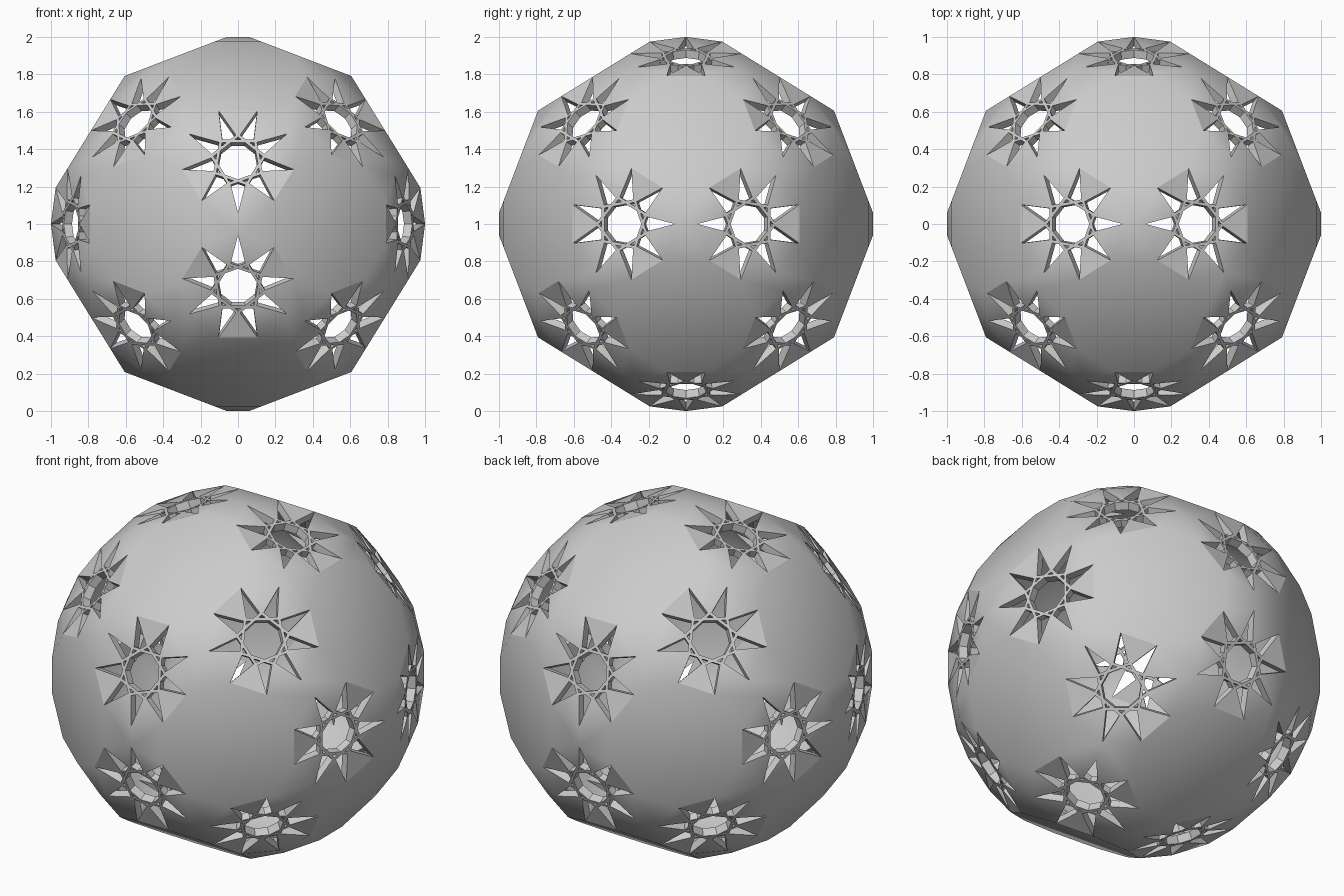
import bpy, bmesh, math
from mathutils import Vector

if "Cube" in bpy.data.objects:
    bpy.data.objects.remove(bpy.data.objects["Cube"], do_unlink=True)

PHI = (1 + 5 ** 0.5) / 2
RADIUS = 1.002                  # sphere through all star tips
TIP = 0.302                     # star tip radius
PLANE = math.sqrt(RADIUS ** 2 - TIP ** 2)
LINE, HALF = 0.11, 0.008        # strap centre line distance and half width
INNER = 0.953                   # inner shell scale


def cos(deg):
    return math.cos(math.radians(deg))


# Twenty star axes: corners of a dodecahedron
axes = [Vector((x, y, z)) for x in (-1, 1) for y in (-1, 1) for z in (-1, 1)]
for s in (-1, 1):
    for t in (-1, 1):
        p = (s * PHI, t / PHI, 0)
        axes += [Vector(p), Vector((p[1], 0, p[0])), Vector((0, p[0], p[1]))]
axes = [a.normalized() for a in axes]

bm = bmesh.new()
tips, star_faces = [], []
outer, inner = LINE + HALF, LINE - HALF
base = math.atan2((inner - outer * cos(40)) / math.sin(math.radians(40)), outer)

# Pierced star facets, nine sectors each
for axis in axes:
    near = sorted(axes, key=lambda b: -axis.dot(b))[1]
    u = (near - axis * near.dot(axis)).normalized()
    v = axis.cross(u)

    def at(r, deg):
        a = math.radians(deg)
        return axis * PLANE + (u * math.cos(a) + v * math.sin(a)) * r

    b_deg = math.degrees(base)
    b_rad = outer / cos(b_deg)
    side = outer / cos(35.5)
    for i in range(9):
        m = 40 * i + 20
        tips.append(at(TIP, m - 20))
        hole = [at(inner / cos(20), m + d) for d in (-20, 20)]
        kite = [at(outer / cos(20), m + d) for d in (-20, 20)]
        notch = [at(side, m + d) for d in (-4.5, 4.5)]
        tri = [at(b_rad, m + d) for d in (-b_deg, b_deg)]
        apex = at(inner / cos(40), m)
        point = [at(TIP, m + d) for d in (-20, 20)]
        star_faces += [
            [hole[0], tri[0], tri[1], hole[1]],
            [hole[0], kite[0], tri[0]],
            [hole[1], tri[1], kite[1]],
            [kite[0], notch[0], apex, tri[0]],
            [kite[1], tri[1], apex, notch[1]],
            [notch[0], notch[1], apex],
            [notch[0], point[0], point[1], notch[1]],
        ]

# Solid panels between the stars: hull of the tips without the star facets
for p in tips:
    bm.verts.new(p)
bmesh.ops.convex_hull(bm, input=bm.verts[:])
covered = [f for f in bm.faces
           if any(all(abs(v.co.dot(a) - PLANE) < 1e-3 for v in f.verts) for a in axes)]
bmesh.ops.delete(bm, geom=covered, context='FACES')
bmesh.ops.dissolve_limit(bm, angle_limit=0.01, verts=bm.verts[:], edges=bm.edges[:])
for pts in star_faces:
    bm.faces.new([bm.verts.new(p) for p in pts])
bmesh.ops.remove_doubles(bm, verts=bm.verts[:], dist=0.0005)
for f in bm.faces:
    f.normal_update()
    if f.normal.dot(f.calc_center_median()) < 0:
        f.normal_flip()

# Inner skin and hole walls
skin = bm.faces[:]
rim = [e for e in bm.edges if len(e.link_faces) == 1]
low = {v: bm.verts.new(v.co * INNER) for v in bm.verts[:]}
for f in skin:
    bm.faces.new([low[v] for v in reversed(f.verts[:])])
for e in rim:
    a, b = e.verts
    bm.faces.new([a, b, low[b], low[a]])
bmesh.ops.recalc_face_normals(bm, faces=bm.faces[:])
for v in bm.verts:
    v.co.z += 1

mesh = bpy.data.meshes.new("star_ball")
bm.to_mesh(mesh)
bm.free()
ball = bpy.data.objects.new("star_ball", mesh)
bpy.context.collection.objects.link(ball)

grey = bpy.data.materials.new("grey")
grey.use_nodes = True
colour = (0.6, 0.6, 0.6, 1)
grey.diffuse_color = colour
grey.node_tree.nodes["Principled BSDF"].inputs["Base Color"].default_value = colour
mesh.materials.append(grey)

bpy.context.view_layer.objects.active = ball
ball.select_set(True)
bpy.ops.object.shade_smooth_by_angle(angle=math.radians(35))
